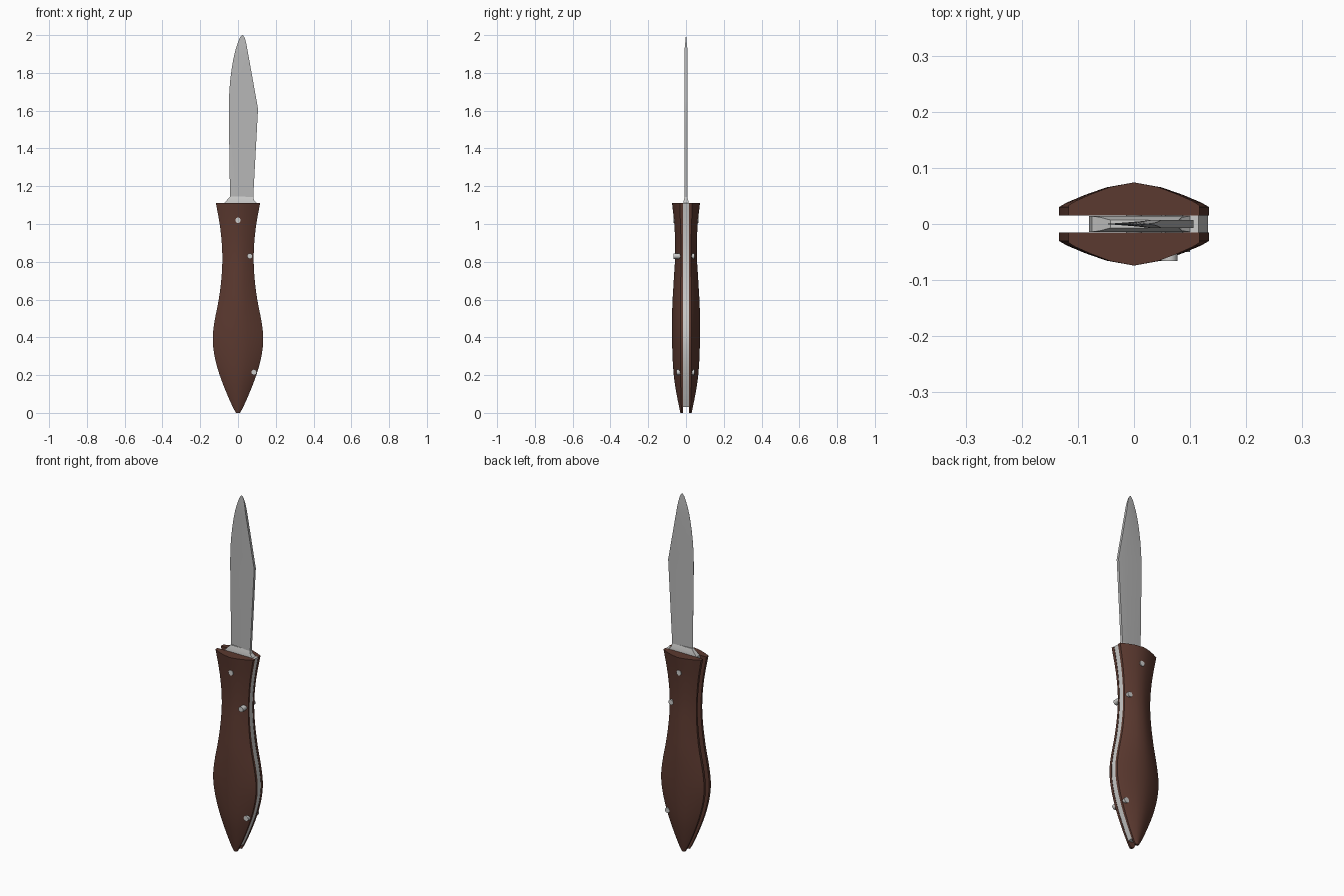
import bpy, bmesh, math
from mathutils import Vector

if "Cube" in bpy.data.objects:
    bpy.data.objects.remove(bpy.data.objects["Cube"])


def material(name, rgb):
    m = bpy.data.materials.new(name)
    m.diffuse_color = (*rgb, 1)
    m.use_nodes = True
    m.node_tree.nodes["Principled BSDF"].inputs["Base Color"].default_value = m.diffuse_color
    return m


WOOD = material("dark brown wood", (0.105, 0.041, 0.029))
STEEL = material("blade steel", (0.47, 0.47, 0.47))
PALE = material("pale steel", (0.60, 0.60, 0.59))


def curve(keys, z):
    """Smooth value at height z through (z, value) keys."""
    n = len(keys)
    slope = lambda i: ((keys[min(i + 1, n - 1)][1] - keys[max(i - 1, 0)][1])
                       / (keys[min(i + 1, n - 1)][0] - keys[max(i - 1, 0)][0]))
    for i in range(n - 1):
        (z0, a), (z1, b) = keys[i], keys[i + 1]
        if z <= z1 + 1e-9:
            h = z1 - z0
            t = (z - z0) / h
            return (a * (2*t**3 - 3*t*t + 1) + slope(i) * h * (t**3 - 2*t*t + t)
                    + b * (3*t*t - 2*t**3) + slope(i + 1) * h * (t**3 - t*t))
    return keys[-1][1]


def loft(name, rings, mat, angle=30):
    """Skin closed rings of equal length and cap both ends."""
    bm = bmesh.new()
    vs = [[bm.verts.new(p) for p in r] for r in rings]
    n = len(vs[0])
    for a, b in zip(vs, vs[1:]):
        for i in range(n):
            j = (i + 1) % n
            bm.faces.new((a[i], a[j], b[j], b[i]))
    bm.faces.new(vs[0][::-1])
    bm.faces.new(vs[-1])
    bmesh.ops.recalc_face_normals(bm, faces=bm.faces)
    me = bpy.data.meshes.new(name)
    bm.to_mesh(me)
    bm.free()
    me.materials.append(mat)
    ob = bpy.data.objects.new(name, me)
    bpy.context.collection.objects.link(ob)
    bpy.ops.object.select_all(action='DESELECT')
    bpy.context.view_layer.objects.active = ob
    ob.select_set(True)
    bpy.ops.object.shade_smooth_by_angle(angle=math.radians(angle))
    return ob


# Handle outline: half width, outer depth and rim depth by height
WIDTH = [(0, .010), (.02, .022), (.08, .050), (.2, .097), (.3, .124), (.39, .134),
         (.48, .125), (.6, .102), (.7, .089), (.8, .083), (.9, .086), (1.0, .097), (1.11, .117)]
DEPTH = [(0, .030), (.1, .050), (.2, .065), (.35, .073), (.55, .073), (.7, .065),
         (.85, .057), (1.0, .062), (1.11, .074)]
RIM = [(0, .024), (.2, .029), (.6, .030), (.85, .026), (1.11, .033)]
SLOT = .015
TOP = 1.11
heights = [0, .01, .02, .04] + [.04 + (TOP - .04) * i / 32 for i in range(1, 33)]

# Two wooden handle scales
SECTION = [(-1, 0), (-.9, .18), (-.65, .50), (-.37, .80), (0, 1),
           (.37, .80), (.65, .50), (.9, .18), (1, 0)]
for side, label in ((-1, "front"), (1, "back")):
    rings = []
    for z in heights:
        w, d, r = curve(WIDTH, z), curve(DEPTH, z), curve(RIM, z)
        rings.append([(-w, side * SLOT, z)]
                     + [(w * u, side * (r + (d - r) * v), z) for u, v in SECTION]
                     + [(w, side * SLOT, z)])
    loft(label + "_handle_scale", rings, WOOD)

# Steel back spring filling the right side of the slot
rings = []
for z in [.03] + [z for z in heights if z > .04]:
    w = curve(WIDTH, z) - .002
    x0 = max(w - .027, -w)
    rings.append([(x0, -SLOT, z), (w, -SLOT, z), (w, SLOT, z), (x0, SLOT, z)])
loft("back_spring", rings, PALE)

# Blade tang in the slot, tapering up into the blade
TANG = [(.94, -.06, .075, .014), (1.08, -.080, .09, .014), (1.11, -.075, .10, .014),
        (1.125, -.060, .085, .012), (1.145, -.042, .080, .007)]
loft("blade_tang", [[(a, -t, z), (b, -t, z), (b, t, z), (a, t, z)]
                    for z, a, b, t in TANG], PALE)

# Blade: cutting edge on the left, flat thick back on the right
EDGE = [(1.13, -.042), (1.4, -.046), (1.65, -.048), (1.78, -.039),
        (1.9, -.019), (1.97, .003), (1.99, .012), (2.0, .021)]
BACK = [(1.13, .080), (1.61, .106), (1.955, .044), (1.985, .036), (2.0, .026)]


def straight(keys, z):
    for (z0, a), (z1, b) in zip(keys, keys[1:]):
        if z <= z1 + 1e-9:
            return a + (b - a) * (z - z0) / (z1 - z0)
    return keys[-1][1]


rings = []
for z in (1.13, 1.25, 1.4, 1.52, 1.61, 1.66, 1.71, 1.76, 1.81, 1.86,
          1.9, 1.93, 1.955, 1.97, 1.985, 1.995, 2.0):
    a, b = curve(EDGE, z), straight(BACK, z)
    t = .0075 * min(1, (2.004 - z) / .08)
    m = a + (b - a) * .7
    rings.append([(a, -.0003, z), (m, -t, z), (b, -t, z),
                  (b, t, z), (m, t, z), (a, .0003, z)])
loft("blade", rings, STEEL, 20)


# Pins through the handle
def pin(name, x, z, y0, y1, r=.0145):
    ring = lambda y: [(x + r * math.cos(k * math.pi / 8), y,
                       z + r * math.sin(k * math.pi / 8)) for k in range(16)]
    loft(name, [ring(y0), ring(y1)], PALE)


pin("pivot_pin", 0, 1.02, -.066, .066)
pin("middle_pin", .063, .83, -.066, .046)
pin("lower_pin", .085, .215, -.050, .046)
